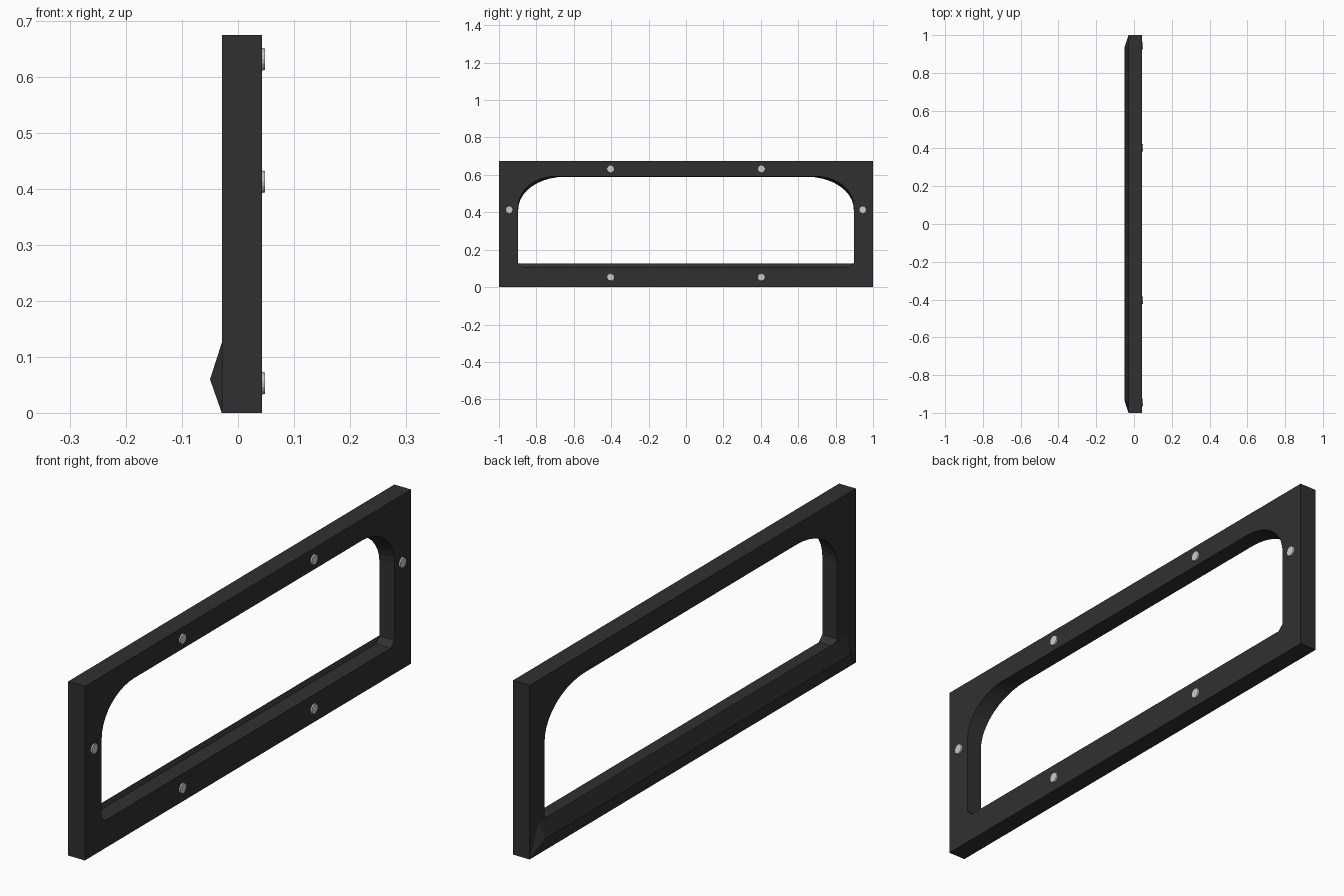
import bpy, bmesh, math
from mathutils import Matrix

if "Cube" in bpy.data.objects:
    bpy.data.objects.remove(bpy.data.objects["Cube"])

black = bpy.data.materials.new("black_paint")
black.diffuse_color = (0.03, 0.03, 0.03, 1)
black.use_nodes = True
black.node_tree.nodes["Principled BSDF"].inputs["Base Color"].default_value = black.diffuse_color

FRONT, BACK = 0.043, -0.029


def finish(name, bm, mat=None):
    bmesh.ops.remove_doubles(bm, verts=bm.verts, dist=1e-5)
    bmesh.ops.recalc_face_normals(bm, faces=bm.faces)
    me = bpy.data.meshes.new(name)
    bm.to_mesh(me)
    bm.free()
    ob = bpy.data.objects.new(name, me)
    bpy.context.collection.objects.link(ob)
    if mat:
        me.materials.append(mat)
    return ob


def ring(bm, x, y, z0, z1, top=(0, 0), low=0, n=10):
    """Rectangular loop in the YZ plane; corners are elliptical at the top, chamfered below."""
    pts = []
    for i in range(n + 1):                       # top right corner
        a = math.pi / 2 * i / n
        pts.append((y - top[0] * (1 - math.cos(a)), z1 - top[1] * (1 - math.sin(a))))
    pts += [(-py, pz) for py, pz in reversed(pts)]
    pts += [(-y, z0 + low), (-y + low, z0), (y - low, z0), (y, z0 + low)]
    return [bm.verts.new((x, py, pz)) for py, pz in pts]


# Frame: closed loft through outer wall, back rim, sloped inner lip and opening
bm = bmesh.new()
rings = [
    ring(bm, FRONT, 1.0, 0, 0.675),
    ring(bm, BACK, 1.0, 0, 0.675),
    ring(bm, BACK, 0.945, 0.125, 0.61),
    ring(bm, -0.021, 0.897, 0.107, 0.59, (0.25, 0.175), 0.022),
    ring(bm, FRONT, 0.897, 0.107, 0.592, (0.20, 0.16), 0.022),
]
for a, b in zip(rings, rings[1:] + rings[:1]):
    for i in range(len(a)):
        j = (i + 1) % len(a)
        bm.faces.new((a[i], a[j], b[j], b[i]))
finish("frame", bm, black)

# Hipped ridge along the bottom of the back
bm = bmesh.new()
b0, b1, t1, t0 = [bm.verts.new((BACK, y, z)) for y, z in
                  ((-1, 0), (1, 0), (0.945, 0.125), (-0.945, 0.125))]
r0, r1 = [bm.verts.new((-0.05, y, 0.06)) for y in (-0.935, 0.935)]
for f in ((b0, b1, r1, r0), (t0, r0, r1, t1), (b0, r0, t0), (b1, t1, r1), (b0, t0, t1, b1)):
    bm.faces.new(f)
finish("bottom_ridge", bm, black)

# Round screw heads on the front face
spots = [(s * y, z) for y, z in ((0.403, 0.632), (0.403, 0.053), (0.945, 0.413)) for s in (-1, 1)]
for k, (y, z) in enumerate(spots):
    bm = bmesh.new()
    bmesh.ops.create_cone(bm, cap_ends=True, segments=16, radius1=0.021, radius2=0.019, depth=0.009,
                          matrix=Matrix.Translation((FRONT + 0.0005, y, z)) @ Matrix.Rotation(math.pi / 2, 4, 'Y'))
    finish(f"screw_head_{k + 1}", bm)
